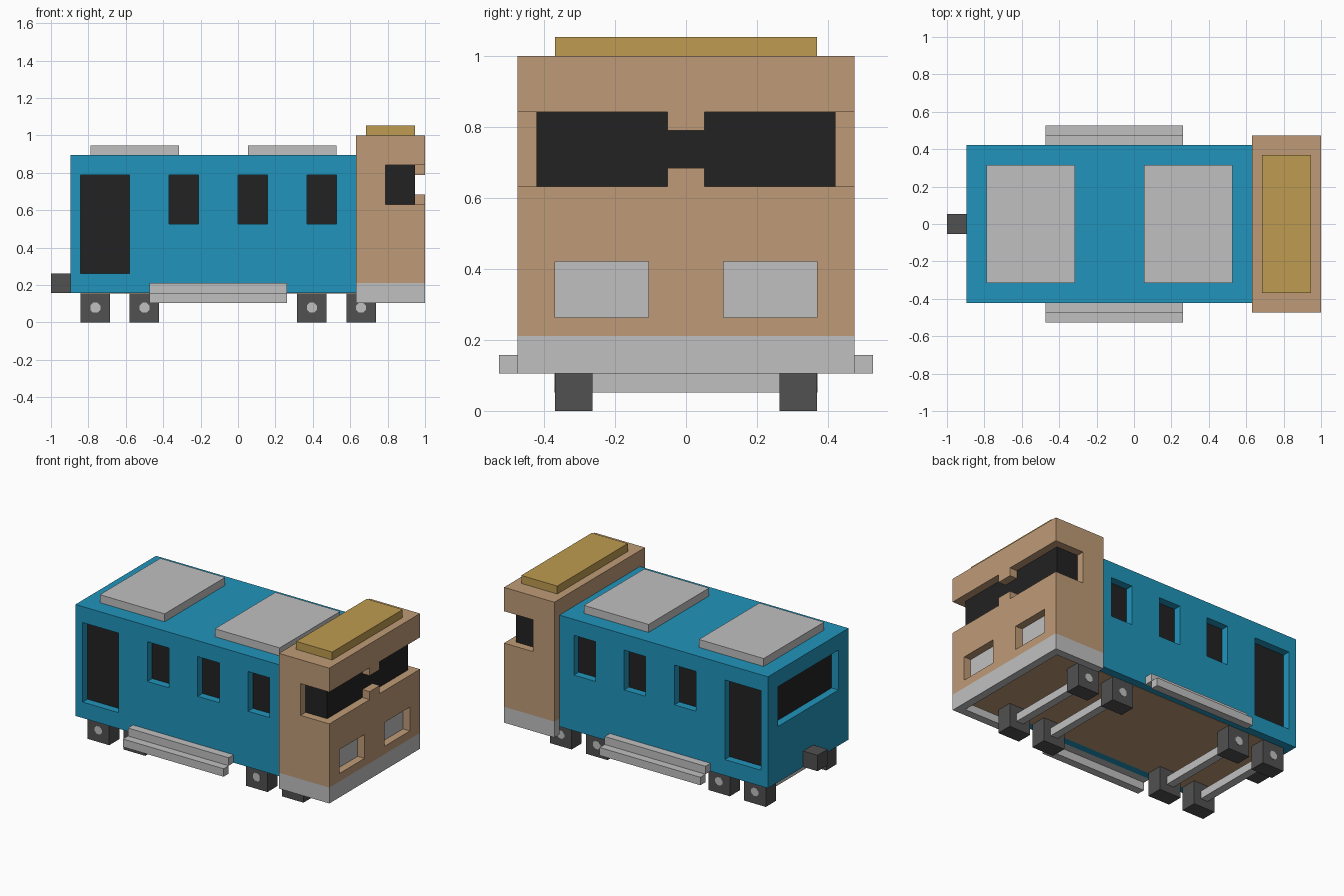
import bpy, bmesh, math
from mathutils import Matrix, Vector

if "Cube" in bpy.data.objects:
    bpy.data.objects.remove(bpy.data.objects["Cube"], do_unlink=True)

U = 2 / 38  # one building block; x counts from the rear end, y from the middle
SIDES = ((1, "left"), (-1, "right"))


def material(name, r, g, b):
    m = bpy.data.materials.new(name)
    m.use_nodes = True
    m.diffuse_color = (r, g, b, 1)
    bsdf = next(n for n in m.node_tree.nodes if n.type == 'BSDF_PRINCIPLED')
    bsdf.inputs["Base Color"].default_value = (r, g, b, 1)
    return m


BLUE = material("blue_paint", 0.015, 0.296, 0.497)
TAN = material("tan_paint", 0.52, 0.33, 0.184)
GREY = material("light_grey", 0.527, 0.527, 0.527)
DARK = material("dark_grey", 0.082, 0.082, 0.082)
BLACK = material("black_glass", 0.016, 0.016, 0.016)
GOLD = material("gold_paint", 0.52, 0.33, 0.082)


def finish(bm, name, mat):
    mesh = bpy.data.meshes.new(name)
    bm.to_mesh(mesh)
    bm.free()
    if mat:
        mesh.materials.append(mat)
    ob = bpy.data.objects.new(name, mesh)
    bpy.context.collection.objects.link(ob)
    return ob


def box(name, x, y, z, mat):
    """Block spanning three (low, high) ranges in block units."""
    spans = [sorted(s) for s in (x, y, z)]
    size = Vector([b - a for a, b in spans]) * U
    mid = (Vector([(a + b) / 2 for a, b in spans]) - Vector((19, 0, 0))) * U
    bm = bmesh.new()
    bmesh.ops.create_cube(bm, size=1, matrix=Matrix.Translation(mid) @ Matrix.Diagonal(size).to_4x4())
    return finish(bm, name, mat)


def cut(ob, x, y, z):
    """Carve a block out of an object."""
    cutter = box("cutter", x, y, z, None)
    cutter.hide_render = True
    mod = ob.modifiers.new("cut", 'BOOLEAN')
    mod.operation, mod.solver, mod.object = 'DIFFERENCE', 'EXACT', cutter
    bpy.context.view_layer.update()
    carved = bpy.data.meshes.new_from_object(ob.evaluated_get(bpy.context.evaluated_depsgraph_get()))
    ob.modifiers.remove(mod)
    ob.data = carved
    bpy.data.objects.remove(cutter, do_unlink=True)


T = 0.04  # height of the thin plates above the surface behind them

# Carriage body with recessed door and windows
body = box("carriage_body", (2, 31), (-8, 8), (3, 17), BLUE)
openings = [("door_glass", 3, 8, 5)] + [(f"window_{i + 1}", x, x + 3, 10) for i, x in enumerate((12, 19, 26))]
for s, side in SIDES:
    for name, x0, x1, z0 in openings:
        cut(body, (x0, x1), (s * 7, s * 9), (z0, 15))
        box(f"{side}_{name}", (x0, x1), (s * (7 - T), s * (7 + T)), (z0, 15), BLACK)
cut(body, (1, 3), (-6, 6), (10, 15))
box("rear_window", (3 - T, 3 + T), (-6, 6), (10, 15), BLACK)
box("rear_coupler", (0, 2), (-1, 1), (3, 5), DARK)

# Cab with a wrap-around windscreen slot
cab = box("cab", (31, 38), (-9, 9), (4, 19), TAN)
cut(cab, (34, 39), (-10, 10), (12, 16))
box("windscreen", (34, 37), (-8, 8), (12, 16), BLACK)
for z, name in ((12, "lower"), (15, "upper")):
    box(f"{name}_screen_tab", (37, 38), (-1, 1), (z, z + 1), TAN)
for s, side in SIDES:
    cut(cab, (37, 39), (s * 2, s * 7), (5, 8))
    box(f"{side}_headlight", (37 - T, 37 + T), (s * 2, s * 7), (5, 8), GREY)

# Hollow skirt under the cab, and the floor
skirt = box("cab_skirt", (31, 38), (-9, 9), (2, 4), GREY)
cut(skirt, (30, 37), (-8, 8), (1, 3))
box("cab_floor", (31, 37), (-8, 8), (3 - T, 3 + T), TAN)
box("carriage_floor", (3, 31), (-7, 7), (3 - T, 3 + T), TAN)

# Roof parts
box("rear_roof_unit", (4, 13), (-6, 6), (17, 18), GREY)
box("front_roof_unit", (20, 29), (-6, 6), (17, 18), GREY)
box("cab_roof_panel", (32, 37), (-7, 7), (19, 20), GOLD)

# Side steps
for s, side in SIDES:
    box(f"{side}_upper_step", (10, 24), (s * 8, s * 9), (3, 4), GREY)
    box(f"{side}_lower_step", (10, 24), (s * 9, s * 10), (2, 3), GREY)


def hub(name, x, y):
    """Small eight-sided disc lying on a wheel face."""
    bm = bmesh.new()
    place = Matrix.Translation(Vector((x - 19, y, 1.5)) * U)
    turn = Matrix.Rotation(math.pi / 2, 4, 'X') @ Matrix.Rotation(math.pi / 8, 4, 'Z')
    bmesh.ops.create_cone(bm, cap_ends=True, segments=8, radius1=0.55 * U, radius2=0.55 * U,
                          depth=2 * T * U, matrix=place @ turn)
    return finish(bm, name, GREY)


# Wheels on square axles
for i, x in enumerate((3, 8, 25, 30), 1):
    box(f"axle_{i}", (x + 1, x + 2), (-5, 5), (1, 2), GREY)
    for s, side in SIDES:
        box(f"{side}_wheel_{i}", (x, x + 3), (s * 5, s * 7), (0, 3), DARK)
        hub(f"{side}_hub_{i}", x + 1.5, s * 7)
